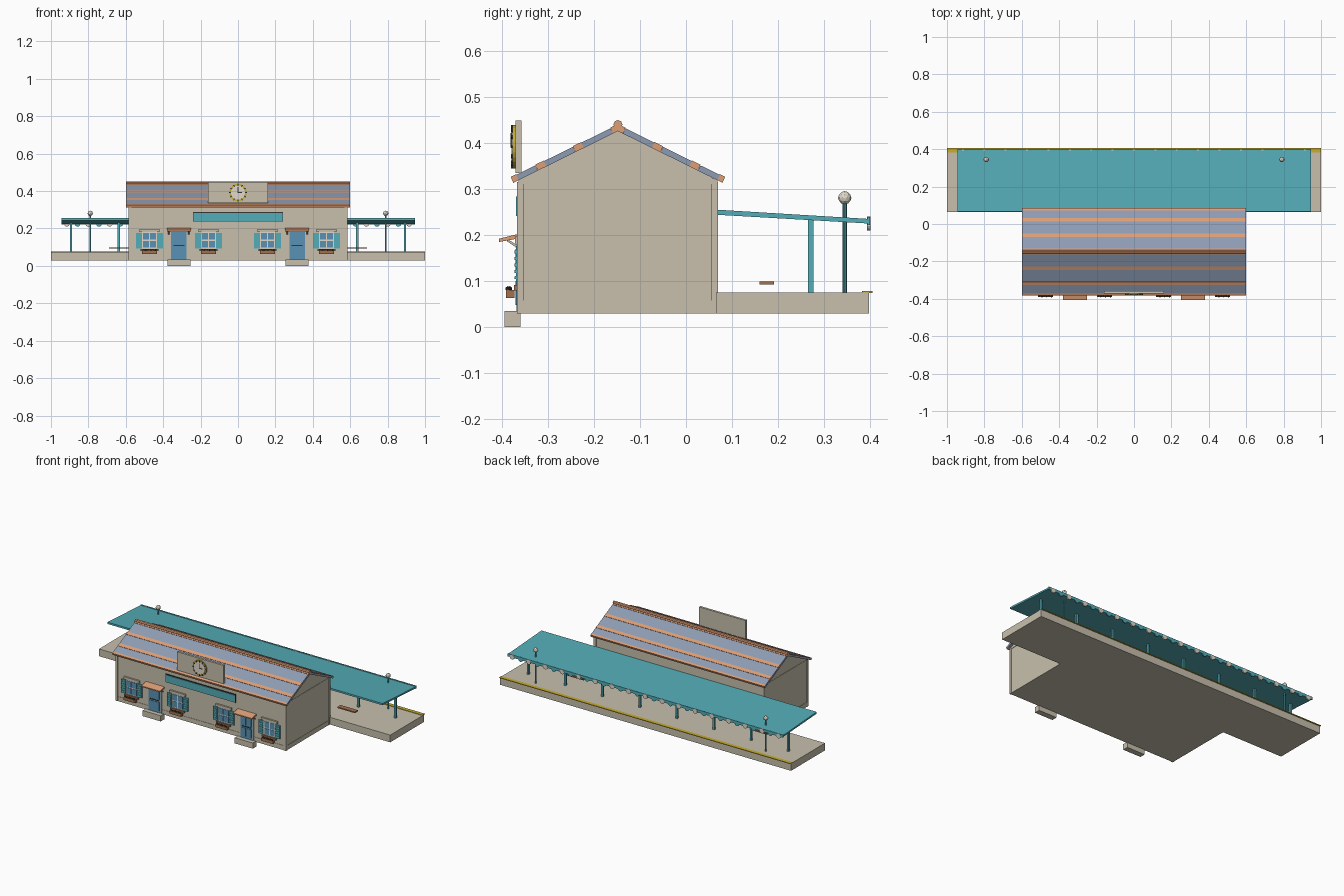
import bpy, bmesh, math
from mathutils import Matrix, Vector

if "Cube" in bpy.data.objects:
    bpy.data.objects.remove(bpy.data.objects["Cube"])

def mat(name, *rgb):
    m = bpy.data.materials.new(name)
    m.diffuse_color = (*rgb, 1)
    m.use_nodes = True
    m.node_tree.nodes["Principled BSDF"].inputs["Base Color"].default_value = m.diffuse_color
    return m

CREAM = mat("cream plaster", 0.58, 0.53, 0.42)
TEAL = mat("teal paint", 0.09, 0.42, 0.48)
ORANGE = mat("terracotta", 0.72, 0.34, 0.18)
SLATE = mat("blue grey tile", 0.27, 0.33, 0.45)
BLUE = mat("door blue", 0.10, 0.29, 0.46)
YELLOW = mat("yellow line", 0.58, 0.42, 0.03)
BROWN = mat("brown wood", 0.36, 0.17, 0.08)
DARK = mat("dark", 0.035, 0.035, 0.035)
WHITE = mat("pale cream", 0.75, 0.70, 0.60)

def finish(name, bm, *mats):
    bmesh.ops.recalc_face_normals(bm, faces=bm.faces)
    me = bpy.data.meshes.new(name)
    bm.to_mesh(me)
    bm.free()
    for m in mats:
        me.materials.append(m)
    ob = bpy.data.objects.new(name, me)
    bpy.context.collection.objects.link(ob)
    return ob

def boxes(name, m, items):
    """Several boxes in one object, each (x0, x1, y0, y1, z0, z1)."""
    bm = bmesh.new()
    for x0, x1, y0, y1, z0, z1 in items:
        mx = (Matrix.Translation(((x0 + x1) / 2, (y0 + y1) / 2, (z0 + z1) / 2))
              @ Matrix.Diagonal((x1 - x0, y1 - y0, z1 - z0, 1)))
        bmesh.ops.create_cube(bm, size=1, matrix=mx)
    return finish(name, bm, m)

def prism(name, m, profile, x0, x1):
    """Extrude a (y, z) profile along x."""
    bm = bmesh.new()
    f = bm.faces.new([bm.verts.new((x0, y, z)) for y, z in profile])
    r = bmesh.ops.extrude_face_region(bm, geom=[f])
    bmesh.ops.translate(bm, vec=(x1 - x0, 0, 0),
                        verts=[v for v in r["geom"] if isinstance(v, bmesh.types.BMVert)])
    return finish(name, bm, m)

def discs(name, m, centres, r, depth, axis="Y", seg=16):
    """Cylinders along an axis."""
    rot = {"Y": Matrix.Rotation(math.pi / 2, 4, "X"),
           "X": Matrix.Rotation(math.pi / 2, 4, "Y"), "Z": Matrix()}[axis]
    bm = bmesh.new()
    for c in centres:
        bmesh.ops.create_cone(bm, cap_ends=True, segments=seg, radius1=r, radius2=r,
                              depth=depth, matrix=Matrix.Translation(c) @ rot)
    return finish(name, bm, m)

def balls(name, m, centres, r, sub=1):
    bm = bmesh.new()
    for c in centres:
        bmesh.ops.create_icosphere(bm, subdivisions=sub, radius=r, matrix=Matrix.Translation(c))
    return finish(name, bm, m)

# Platform and safety line
boxes("platform", CREAM, [(-1, 1, 0.065, 0.398, 0.03, 0.075)])
boxes("safety_line", YELLOW, [(-1, 1, 0.382, 0.405, 0.074, 0.078)])

# House body with gables, plinth, corner strips and cornice
W, YF, YB, YR = 0.582, -0.362, 0.066, -0.148
prism("house_walls", CREAM, [(YF, 0.03), (YB, 0.03), (YB, 0.32), (YR, 0.428), (YF, 0.32)], -W, W)
boxes("plinth", CREAM, [(-W - .002, W + .002, YF - .002, YB + .002, 0.03, 0.058)])
boxes("cornice", CREAM, [(-W - .002, W + .002, YF - .002, YB + .002, 0.311, 0.322)])
boxes("corner_strips", CREAM,
      [(min(a, b), max(a, b), y0, y1, 0.03, 0.315)
       for a, b in ((W - .012, W + .004), (-W + .012, -W - .004))
       for y0, y1 in ((-0.367, -0.352), (0.055, 0.07))])

# Striped roof slopes: terracotta and slate bands from ridge to eave
bands = [0, 0.07, 0.34, 0.42, 0.69, 0.77, 0.95, 1]
for side, name in ((-1, "roof_front"), (1, "roof_back")):
    ridge, eave = Vector((YR, 0.440)), Vector((YR + side * 0.233, 0.325))
    thick = Vector((-side * 0.0055, -0.0115))
    for i, (a, b) in enumerate(zip(bands, bands[1:])):
        p, q = ridge.lerp(eave, a), ridge.lerp(eave, b)
        lift = Vector((0, 0 if i % 2 else 0.0015))
        prism(f"{name}_band_{i}", SLATE if i % 2 else ORANGE,
              [p + lift, q + lift, q + thick, p + thick], -0.598, 0.598)
discs("roof_ridge", ORANGE, [(0, YR, 0.44)], 0.010, 1.2, "X", 8)

# Clock parapet
boxes("clock_parapet", CREAM, [(-0.16, 0.16, -0.371, -0.357, 0.335, 0.449)])
CZ = 0.392
discs("clock_rim", YELLOW, [(0, -0.374, CZ)], 0.047, 0.007, seg=24)
discs("clock_face", WHITE, [(0, -0.3755, CZ)], 0.038, 0.007, seg=24)
bm = bmesh.new()
for i in range(12):
    mx = (Matrix.Translation((0, -0.378, CZ)) @ Matrix.Rotation(i * math.pi / 6, 4, "Y")
          @ Matrix.Translation((0, 0, 0.042)) @ Matrix.Diagonal((0.005, 0.004, 0.011, 1)))
    bmesh.ops.create_cube(bm, size=1, matrix=mx)
finish("clock_hour_marks", bm, DARK)
boxes("clock_hands", DARK, [(-0.002, 0.002, -0.381, -0.378, CZ - .002, CZ + 0.030),
                            (-0.002, 0.022, -0.381, -0.378, CZ - .002, CZ + .002)])

# Blank name board
boxes("board_frame", DARK, [(-0.241, 0.241, -0.367, -0.36, 0.237, 0.288)])
boxes("board_panel", TEAL, [(-0.237, 0.237, -0.370, -0.36, 0.241, 0.284)])

# Windows with shutters, lintels and flower boxes
for n, x in enumerate((-0.473, -0.158, 0.158, 0.473)):
    boxes(f"window_frame_{n}", WHITE, [(x - .040, x + .040, -0.366, -0.36, 0.092, 0.182)])
    boxes(f"window_glass_{n}", BLUE,
          [(x + s * .019 - .016, x + s * .019 + .016, -0.368, -0.36, z, z + 0.036)
           for s in (-1, 1) for z in (0.098, 0.140)])
    boxes(f"shutters_{n}", TEAL,
          [(x + s * .056 - .016, x + s * .056 + .016, -0.370, -0.361, 0.094, 0.176) for s in (-1, 1)])
    boxes(f"shutter_slats_{n}", TEAL,
          [(x + s * .056 - .013, x + s * .056 + .013, -0.373, -0.369, z, z + 0.006)
           for s in (-1, 1) for z in (0.104, 0.118, 0.132, 0.146, 0.160)])
    boxes(f"lintel_{n}", CREAM, [(x - .054, x + .054, -0.372, -0.36, 0.182, 0.197)])
    boxes(f"window_sill_{n}", BROWN, [(x - .048, x + .048, -0.374, -0.36, 0.080, 0.091)])
    boxes(f"flower_box_{n}", BROWN, [(x - .040, x + .040, -0.391, -0.373, 0.063, 0.081)])
    balls(f"plants_{n}", DARK, [(x + (i - 2.5) * .013, -0.383 - .004 * (i % 2), 0.083)
                                for i in range(6)], 0.006)

# Doors with sloped hoods, brackets and steps
for n, x in enumerate((-0.316, 0.316)):
    boxes(f"door_frame_{n}", CREAM, [(x - .048, x + .048, -0.366, -0.36, 0.035, 0.186)])
    boxes(f"door_{n}", BLUE, [(x - .041, x + .041, -0.368, -0.36, 0.035, 0.180)])
    boxes(f"door_panels_{n}", BLUE,
          [(x + s * .019 - .014, x + s * .019 + .014, -0.371, -0.367, a, b)
           for s in (-1, 1) for a, b in ((0.048, 0.100), (0.118, 0.170))])
    boxes(f"door_rail_{n}", DARK, [(x - .030, x + .030, -0.371, -0.367, 0.107, 0.111)])
    prism(f"door_hood_{n}", ORANGE, [(-0.362, 0.193), (-0.406, 0.185), (-0.406, 0.192),
                                     (-0.362, 0.203)], x - .064, x + .064)
    for s in (-1, 1):
        c = x + s * 0.053
        prism(f"hood_bracket_{n}", CREAM, [(-0.362, 0.168), (-0.362, 0.175), (-0.386, 0.190),
                                           (-0.390, 0.187)], c - .004, c + .004)
    boxes(f"door_step_{n}", CREAM, [(x - .062, x + .062, -0.395, -0.360, 0.0, 0.035)])

# Platform canopy and scalloped edge
prism("canopy", TEAL, [(0.068, 0.244), (0.068, 0.255), (0.398, 0.235), (0.398, 0.225)], -0.945, 0.945)
boxes("canopy_fascia", TEAL, [(-0.945, 0.945, 0.394, 0.400, 0.222, 0.239)])
step = 1.87 / 32
xs = [-0.915 + i * 1.83 / 32 for i in range(33)]
discs("scallops_pale", WHITE, [(x, 0.397, 0.225) for x in xs[::2]], 0.015, 0.008)
discs("scallops_teal", TEAL, [(x, 0.397, 0.225) for x in xs[1::2]], 0.015, 0.006)

# Canopy posts
boxes("canopy_posts", TEAL, [(x - .006, x + .006, 0.265, 0.277, 0.075, 0.236)
                             for x in (-0.893 + i * 1.786 / 7 for i in range(8))])

# Platform lamps and benches
lamps = (-0.79, 0.79)
discs("lamp_posts", TEAL, [(x, 0.345, 0.173) for x in lamps], 0.0045, 0.20, "Z", 8)
balls("lamp_globes", WHITE, [(x, 0.345, 0.281) for x in lamps], 0.0145, 2)
boxes("benches", BROWN, [(x - .06, x + .06, 0.160, 0.191, 0.092, 0.099) for x in (-0.63, 0.63)])
